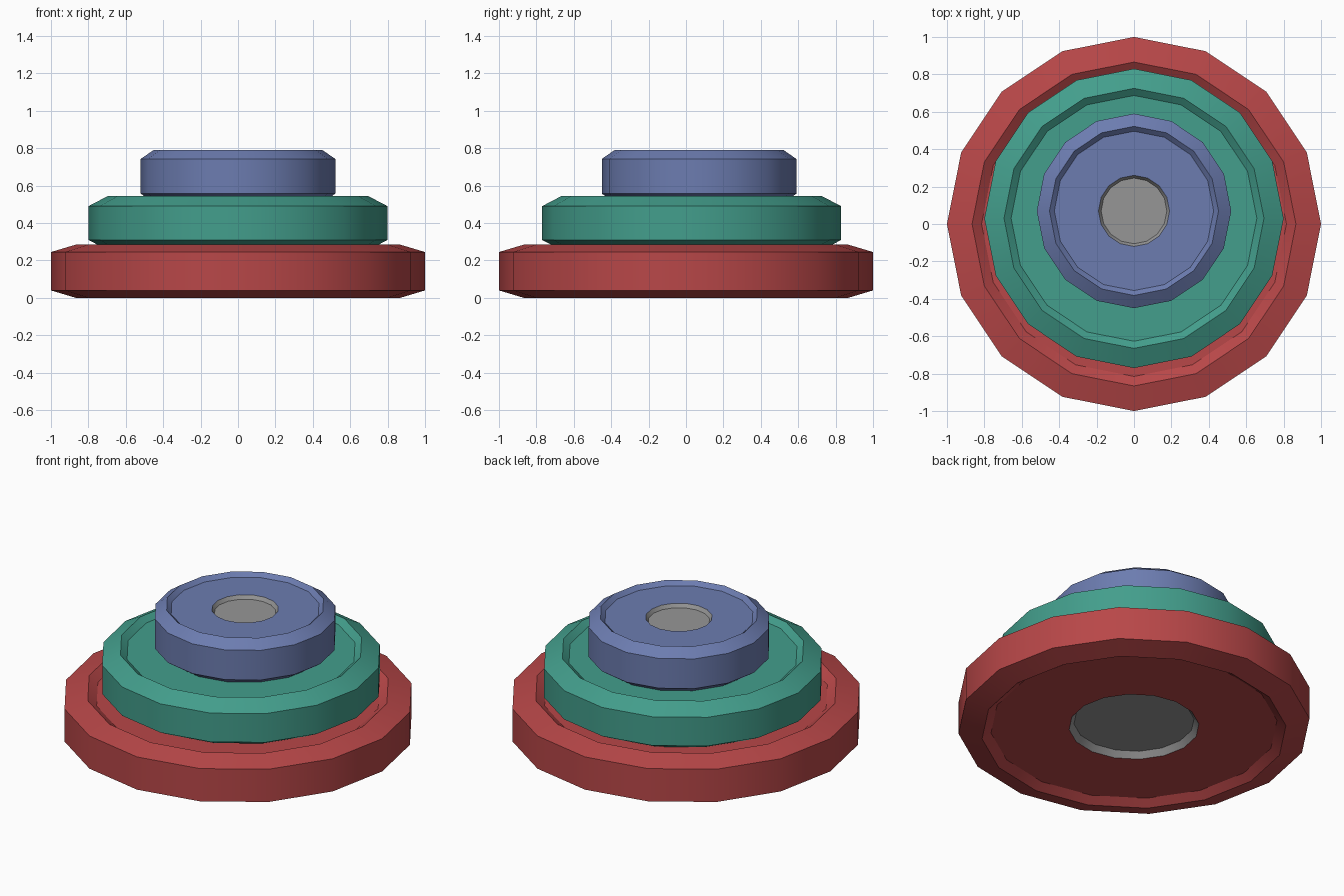
import bpy, bmesh, math

if "Cube" in bpy.data.objects:
    bpy.data.objects.remove(bpy.data.objects["Cube"])

SIDES = 16


def material(name, rgb):
    m = bpy.data.materials.new(name)
    m.diffuse_color = (*rgb, 1.0)
    m.use_nodes = True
    m.node_tree.nodes["Principled BSDF"].inputs["Base Color"].default_value = m.diffuse_color
    return m


RED = material("red rubber", (0.48, 0.063, 0.065))
GREEN = material("green rubber", (0.056, 0.342, 0.262))
BLUE = material("blue rubber", (0.150, 0.202, 0.434))
GREY = material("grey metal", (0.305, 0.305, 0.305))


def weight_plate(name, mat, y, z0, z1, r, rim, floor, hub, bevel, dish, sink):
    """Lathe a plate with sloped rims, dished faces and a sunken metal hub."""
    hub_in = hub * 0.925
    # upper half from the hub outwards, then the lower half mirrored
    half = [(hub_in, dish + sink), (hub, dish), (floor, dish), (rim, 0), (r, bevel)]
    profile = [(a, z1 - d) for a, d in half] + [(a, z0 + d) for a, d in reversed(half)]

    bm = bmesh.new()
    rings = []
    for a, z in profile:
        rings.append([bm.verts.new((a * math.cos(t), y + a * math.sin(t), z))
                      for t in (2 * math.pi * i / SIDES for i in range(SIDES))])
    last = len(rings) - 2
    for k, (up, low) in enumerate(zip(rings, rings[1:])):
        for i in range(SIDES):
            j = (i + 1) % SIDES
            f = bm.faces.new((up[i], low[i], low[j], up[j]))
            f.material_index = 1 if k in (0, last) else 0
    # hub floors
    for ring in (rings[0], rings[-1][::-1]):
        bm.faces.new(ring).material_index = 1
    bmesh.ops.recalc_face_normals(bm, faces=bm.faces)

    mesh = bpy.data.meshes.new(name)
    bm.to_mesh(mesh)
    bm.free()
    mesh.materials.append(mat)
    mesh.materials.append(GREY)
    ob = bpy.data.objects.new(name, mesh)
    bpy.context.collection.objects.link(ob)
    bpy.ops.object.select_all(action='DESELECT')
    ob.select_set(True)
    bpy.context.view_layer.objects.active = ob
    bpy.ops.object.shade_smooth_by_angle(angle=math.radians(30))


# each smaller plate rests inside the dish of the one below
weight_plate("large_plate", RED, 0.0, 0.0, 0.285, 1.0, 0.866, 0.815, 0.37, 0.04, 0.036, 0.036)
weight_plate("medium_plate", GREEN, 0.03, 0.255, 0.545, 0.80, 0.695, 0.657, 0.29, 0.055, 0.03, 0.03)
weight_plate("small_plate", BLUE, 0.07, 0.51, 0.79, 0.52, 0.452, 0.426, 0.19, 0.047, 0.025, 0.022)
